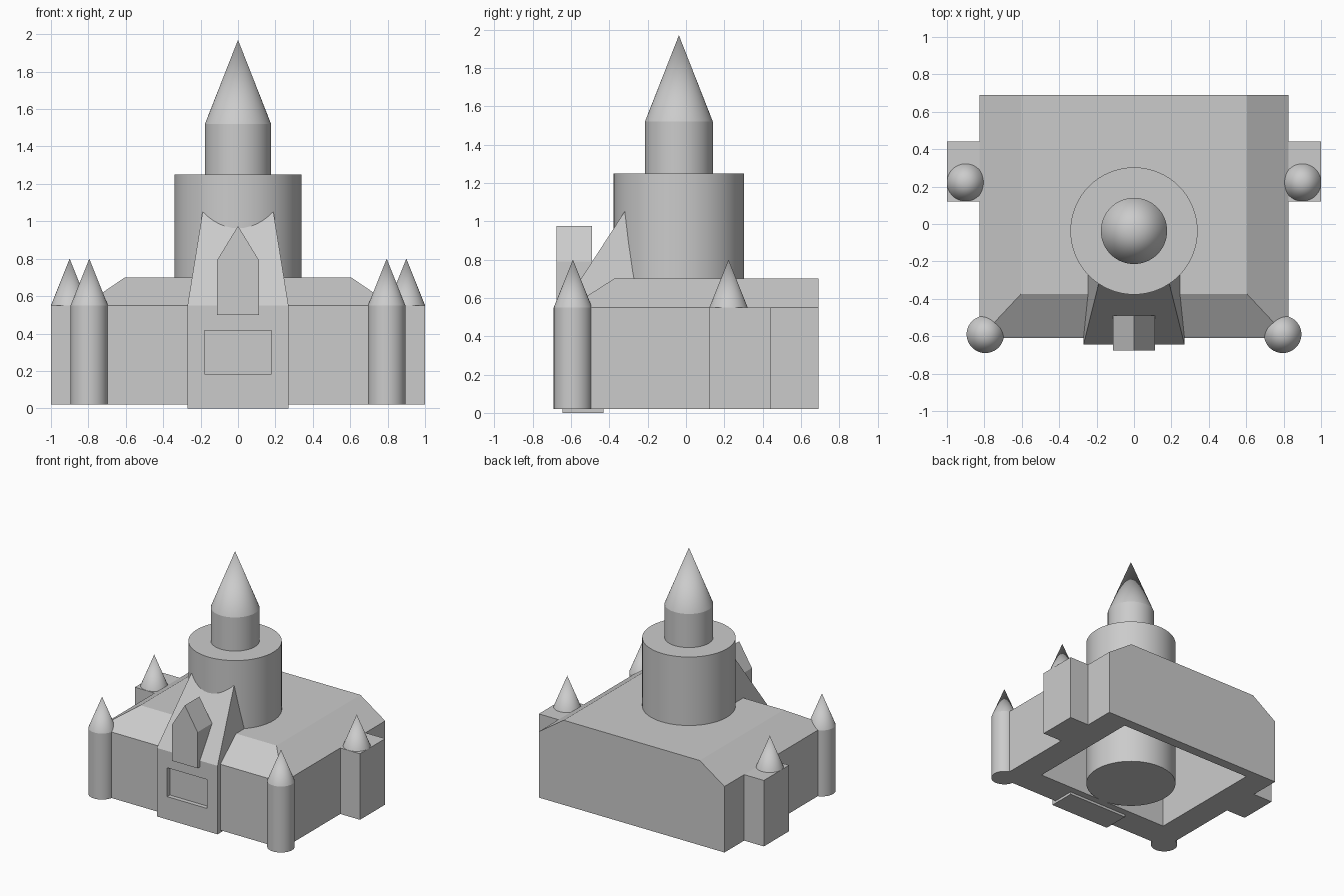
import bpy, bmesh, math

if "Cube" in bpy.data.objects:
    bpy.data.objects.remove(bpy.data.objects["Cube"])


def shell(name, rings):
    """Bridge successive 4+ point rings and cap both ends."""
    bm = bmesh.new()
    loops = [[bm.verts.new(p) for p in ring] for ring in rings]
    n = len(loops[0])
    for a, b in zip(loops, loops[1:]):
        for i in range(n):
            j = (i + 1) % n
            bm.faces.new((a[i], a[j], b[j], b[i]))
    bm.faces.new(loops[0])
    bm.faces.new(loops[-1])
    bmesh.ops.remove_doubles(bm, verts=bm.verts, dist=1e-5)
    bmesh.ops.recalc_face_normals(bm, faces=bm.faces)
    mesh = bpy.data.meshes.new(name)
    bm.to_mesh(mesh)
    bm.free()
    obj = bpy.data.objects.new(name, mesh)
    bpy.context.collection.objects.link(obj)
    return obj


def plan(x, y0, y1, z):
    """Horizontal rectangle, symmetric in x."""
    return [(-x, y0, z), (x, y0, z), (x, y1, z), (-x, y1, z)]


def upright(x, z0, z1, y):
    """Rectangle facing the front, symmetric in x."""
    return [(-x, y, z0), (x, y, z0), (x, y, z1), (-x, y, z1)]


def turned(name, x, y, profile, segments=48):
    """Solid of revolution from (radius, z) steps, each a cylinder or cone."""
    for k, ((r0, z0), (r1, z1)) in enumerate(profile):
        bpy.ops.mesh.primitive_cone_add(vertices=segments, radius1=r0, radius2=r1,
                                        depth=z1 - z0, location=(x, y, (z0 + z1) / 2))
        obj = bpy.context.object
        obj.name = f"{name}_{'spire' if r1 == 0 else 'drum'}_{k}"
        bpy.ops.object.shade_smooth_by_angle(angle=math.radians(30))


BASE, EAVE, ROOF, TIP = 0.02, 0.55, 0.70, 0.80

# Hollow main hall: courtyard ceiling, inner walls, outer walls, sloped roof
shell("main_hall", [
    plan(0.605, -0.375, 0.61, 0.67),
    plan(0.605, -0.375, 0.61, BASE),
    plan(0.825, -0.61, 0.69, BASE),
    plan(0.825, -0.61, 0.69, EAVE),
    plan(0.605, -0.375, 0.69, ROOF),
])

# Gatehouse with recessed opening
shell("gatehouse", [
    upright(0.27, 0, EAVE, -0.43),
    upright(0.27, 0, EAVE, -0.645),
    upright(0.178, 0.183, 0.415, -0.645),
    upright(0.178, 0.183, 0.415, -0.47),
])

# Steep gatehouse roof leaning into the central tower
shell("gatehouse_roof", [
    plan(0.27, -0.645, -0.19, EAVE),
    plan(0.162, -0.21, -0.19, 1.22),
])

# Pointed dormer on the gatehouse roof
dormer = [(-0.113, 0.50), (0.113, 0.50), (0.113, 0.79), (0, 0.975), (-0.113, 0.79)]
shell("dormer", [[(x, y, z) for x, z in dormer] for y in (-0.675, -0.49)])

# Central tower
turned("central_tower", 0, -0.037, [
    ((0.34, BASE), (0.34, 1.25)),
    ((0.177, 1.25), (0.177, 1.52)),
    ((0.177, 1.52), (0, 1.97)),
], 64)

# Front corner turrets and side pavilions with spires
for side, label in ((-1, "left"), (1, "right")):
    turned(f"{label}_turret", side * 0.795, -0.59, [
        ((0.1, BASE), (0.1, EAVE)),
        ((0.1, EAVE), (0, TIP)),
    ])
    wing = [(side * 0.82, 0.12), (side, 0.12), (side, 0.44), (side * 0.82, 0.44)]
    shell(f"{label}_pavilion", [[(x, y, z) for x, y in wing] for z in (BASE, EAVE)])
    turned(f"{label}_pavilion", side * 0.9, 0.222, [((0.1, EAVE), (0, TIP))])
